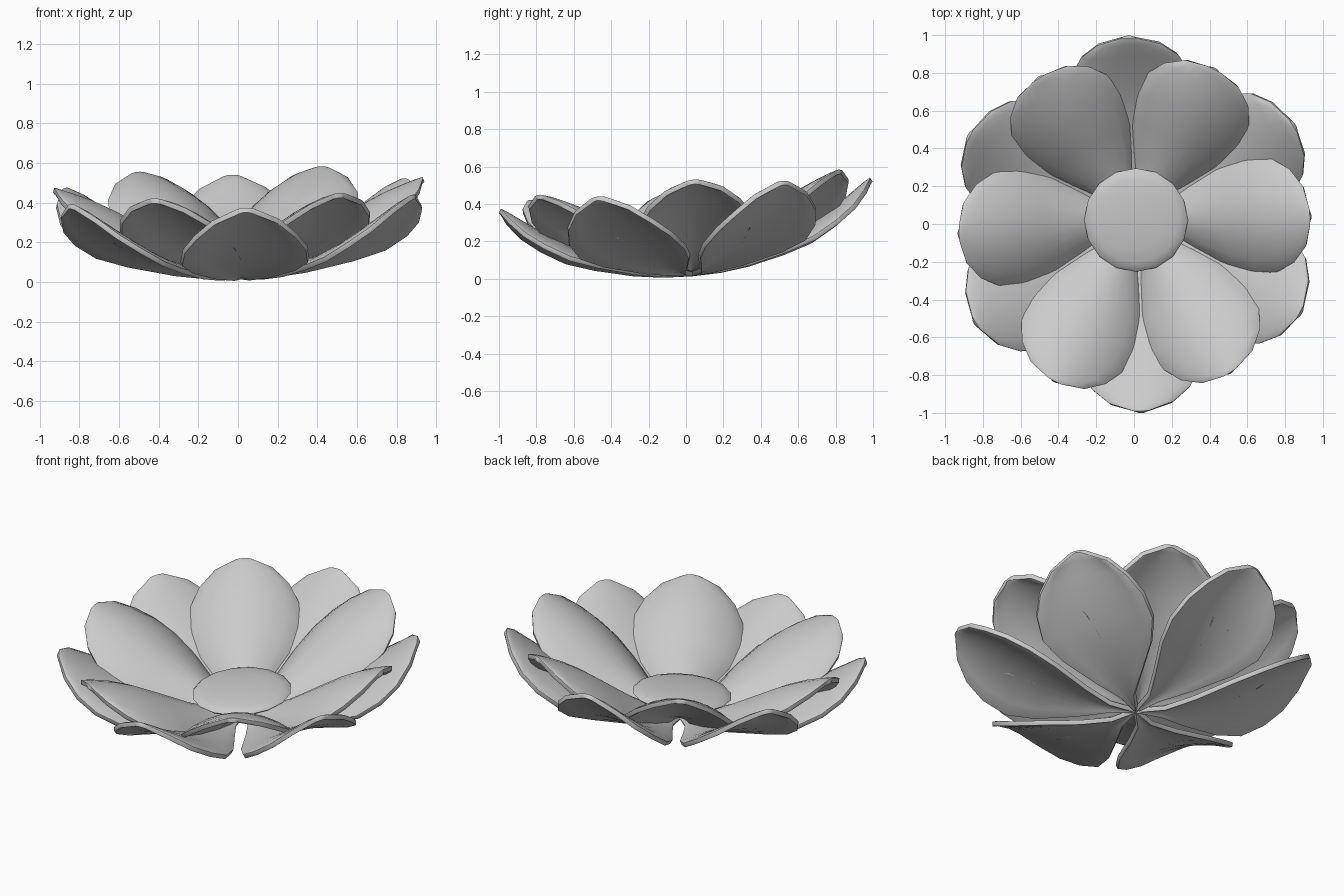
import bpy, math
from mathutils import Matrix, Vector

if "Cube" in bpy.data.objects:
    bpy.data.objects.remove(bpy.data.objects["Cube"])

grey = bpy.data.materials.new("soft_grey")
grey.use_nodes = True
COLOUR = (0.6, 0.6, 0.6, 1)
grey.diffuse_color = COLOUR
grey.node_tree.nodes["Principled BSDF"].inputs["Base Color"].default_value = COLOUR

# The whole bloom leans slightly towards the front
LEAN = (Matrix.Translation((0.015, 0.035, 0.005))
        @ Matrix.Rotation(0.085, 4, 'X') @ Matrix.Rotation(-0.025, 4, 'Y'))

# Petal rows from base to tip: radius, ridge height, half width, edge height
OUTER = [(0, .035, .015, .03), (.15, .055, .05, .037), (.3, .09, .14, .06),
         (.5, .155, .265, .11), (.65, .23, .325, .16), (.78, .31, .315, .235),
         (.88, .38, .26, .31), (.95, .43, .17, .39), (.99, .455, .04, .45)]
INNER = [(0, .06, .02, .05), (.15, .105, .07, .07), (.3, .175, .165, .105),
         (.48, .285, .27, .17), (.62, .37, .31, .24), (.74, .43, .30, .31),
         (.83, .465, .25, .38), (.90, .49, .16, .45), (.93, .50, .04, .495)]
COLUMNS = 8


def finish(obj, angle):
    obj.data.materials.append(grey)
    bpy.ops.object.select_all(action='DESELECT')
    obj.select_set(True)
    bpy.context.view_layer.objects.active = obj
    bpy.ops.object.shade_smooth_by_angle(angle=math.radians(angle))


# Arched petal with drooping sides: a grid along the rows, thickened, soft rim
def petal(name, rows, degrees):
    place = LEAN @ Matrix.Rotation(math.radians(degrees), 4, 'Z')
    verts = []
    for r, ridge, w, edge in rows:
        for i in range(COLUMNS + 1):
            u = 2 * i / COLUMNS - 1
            verts.append(place @ Vector((r, w * u, ridge + (edge - ridge) * u * u)))
    n = COLUMNS + 1
    faces = [(a, a + n, a + n + 1, a + 1)
             for j in range(len(rows) - 1)
             for a in range(j * n, j * n + COLUMNS)]
    mesh = bpy.data.meshes.new(name)
    mesh.from_pydata(verts, [], faces)
    obj = bpy.data.objects.new(name, mesh)
    bpy.context.collection.objects.link(obj)
    finish(obj, 60)
    shell = obj.modifiers.new("thickness", 'SOLIDIFY')
    shell.thickness = 0.026
    shell.offset = -1
    rim = obj.modifiers.new("soft_rim", 'BEVEL')
    rim.width = 0.011
    rim.segments = 2
    rim.limit_method = 'ANGLE'
    rim.angle_limit = math.radians(55)


for k in range(6):
    petal(f"outer_petal_{k + 1}", OUTER, 32 + 60 * k)
    petal(f"inner_petal_{k + 1}", INNER, 3 + 60 * k)

# Flattened cushion in the middle
bpy.ops.mesh.primitive_uv_sphere_add(segments=16, ring_count=10, radius=1)
heart = bpy.context.object
heart.name = "flower_centre"
heart.data.transform(LEAN @ Matrix.Translation((0, 0, 0.165))
                     @ Matrix.Diagonal((0.275, 0.275, 0.04, 1)))
finish(heart, 60)
